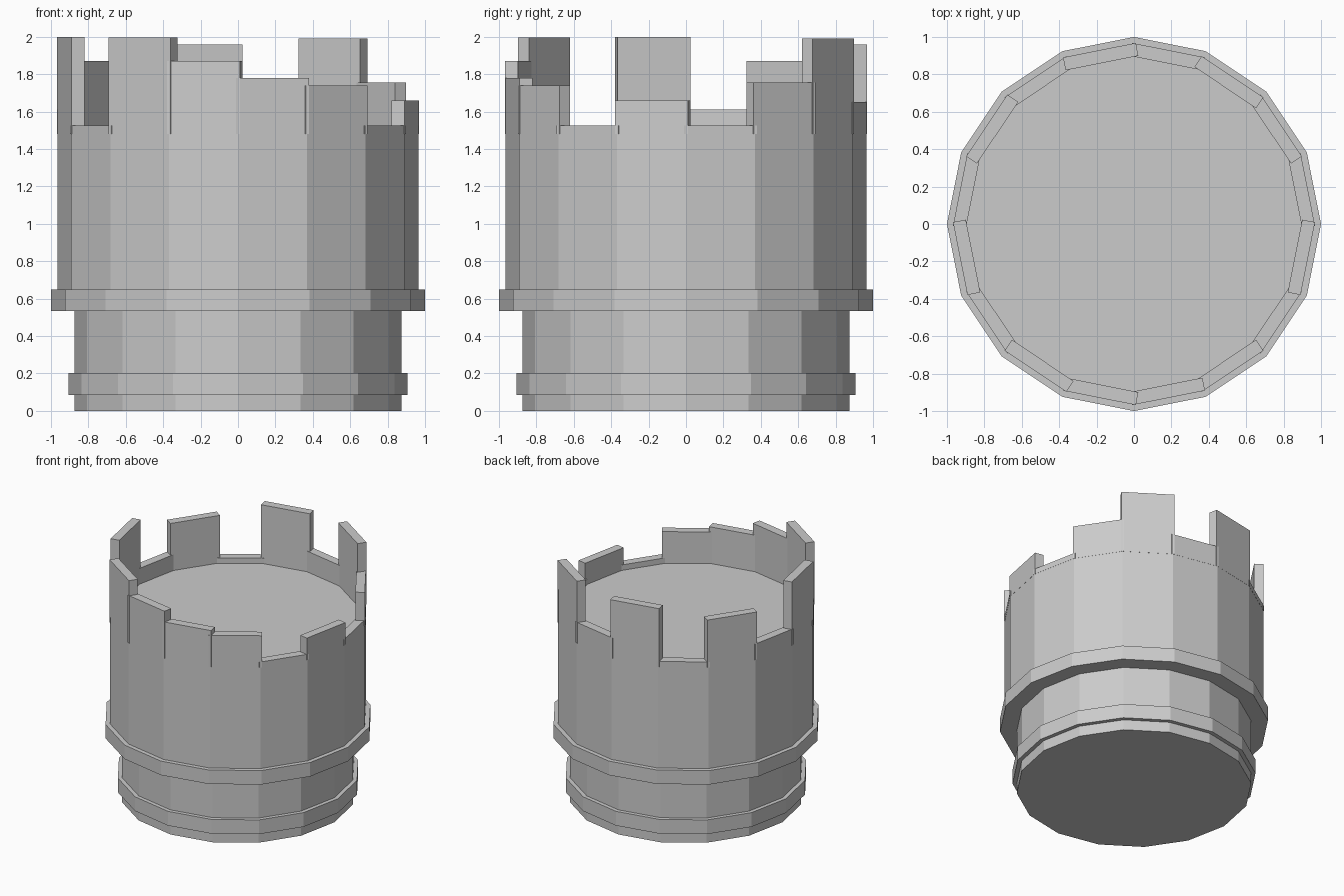
import bpy, bmesh, math
from mathutils import Matrix

if "Cube" in bpy.data.objects:
    bpy.data.objects.remove(bpy.data.objects["Cube"])

SIDES = 16
STEP = 2 * math.pi / SIDES

stone = bpy.data.materials.new("grey stone")
stone.diffuse_color = (0.6, 0.6, 0.6, 1)
stone.use_nodes = True
stone.node_tree.nodes["Principled BSDF"].inputs["Base Color"].default_value = stone.diffuse_color


def finish(name, bm):
    bmesh.ops.recalc_face_normals(bm, faces=bm.faces)
    mesh = bpy.data.meshes.new(name)
    bm.to_mesh(mesh)
    bm.free()
    mesh.materials.append(stone)
    obj = bpy.data.objects.new(name, mesh)
    bpy.context.collection.objects.link(obj)
    return obj


# Tower body: stepped profile (radius, height) swept around 16 sides
profile = [(0.875, 0), (0.875, 0.085), (0.907, 0.085), (0.907, 0.202),
           (0.875, 0.202), (0.875, 0.535), (1.0, 0.535), (1.0, 0.65),
           (0.965, 0.65), (0.965, 1.48)]
bm = bmesh.new()
rings = [[bm.verts.new((r * math.cos(i * STEP), r * math.sin(i * STEP), z))
          for i in range(SIDES)] for r, z in profile]
for low, high in zip(rings, rings[1:]):
    for i in range(SIDES):
        j = (i + 1) % SIDES
        bm.faces.new((low[i], low[j], high[j], high[i]))
bm.faces.new(rings[0])
bm.faces.new(rings[-1])
finish("tower_body", bm)

# Broken battlements: one block per side, each with its own top height
tops = [1.525, 1.755, 1.99, 1.65, 1.96, 1.525, 1.87, 1.61,
        2.0, 1.525, 1.995, 1.87, 1.78, 1.74, 1.525, 1.66]
BASE, THICK = 1.48, 0.07
outer = 0.965 * math.cos(STEP / 2) + 0.001
length = 2 * 0.965 * math.sin(STEP / 2) + 0.02
for i, top in enumerate(tops):
    bm = bmesh.new()
    place = (Matrix.Rotation((i + 0.5) * STEP, 4, 'Z')
             @ Matrix.Translation((outer - THICK / 2, 0, (BASE + top) / 2))
             @ Matrix.Diagonal((THICK, length, top - BASE, 1)))
    bmesh.ops.create_cube(bm, size=1, matrix=place)
    finish(f"battlement_{i + 1}", bm)
